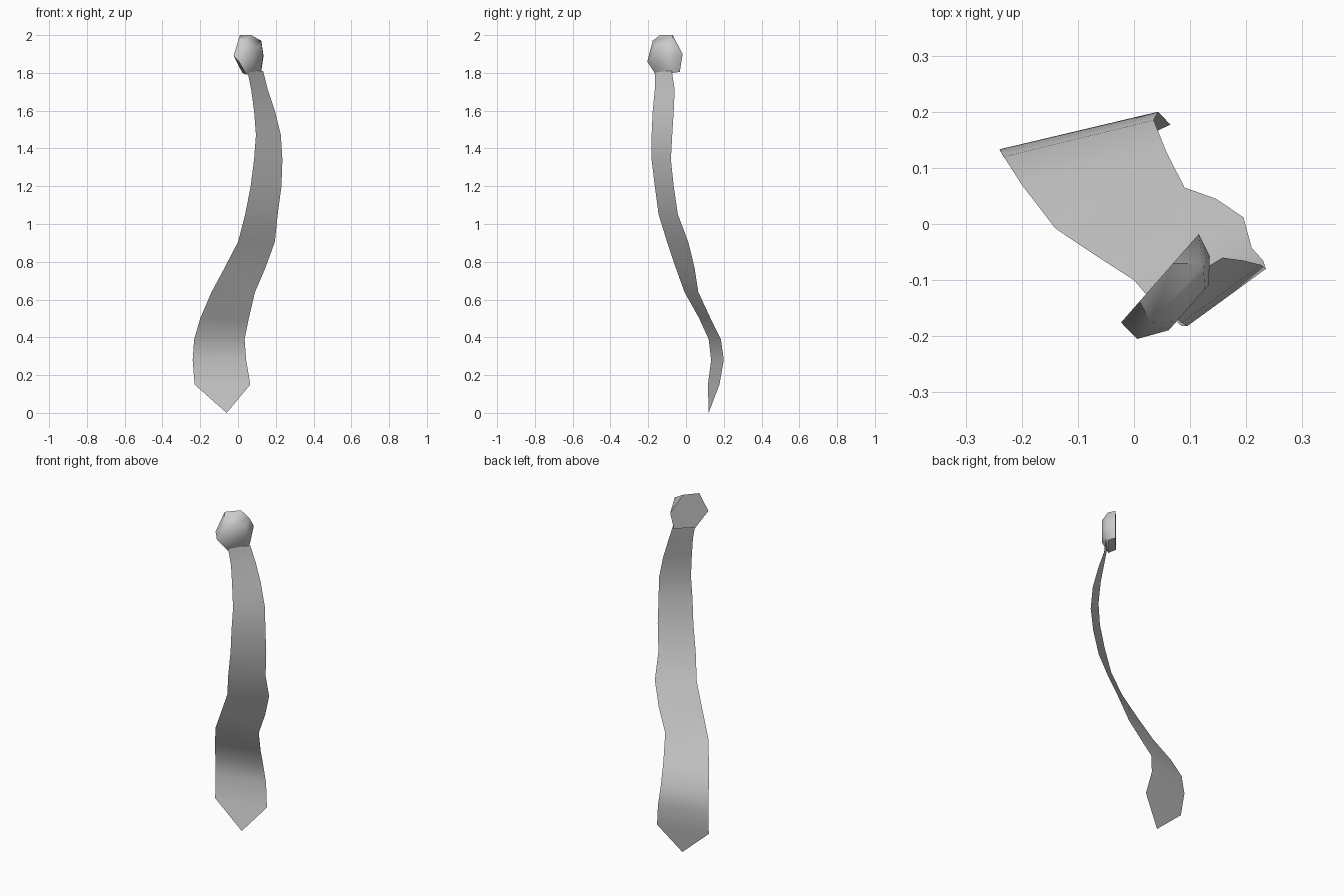
import bpy
import bmesh
import math
from mathutils import Vector

default_cube = bpy.data.objects.get("Cube")
if default_cube:
    bpy.data.objects.remove(default_cube, do_unlink=True)

# One plain grey for the whole tie
grey = bpy.data.materials.new("light_grey")
grey.use_nodes = True
grey_value = (0.6, 0.6, 0.6, 1)
grey.diffuse_color = grey_value
grey.node_tree.nodes["Principled BSDF"].inputs["Base Color"].default_value = grey_value


def finish(name, bm, crease_angle):
    """Turn a bmesh into a shaded, coloured object."""
    mesh = bpy.data.meshes.new(name)
    bm.to_mesh(mesh)
    bm.free()
    mesh.materials.append(grey)
    obj = bpy.data.objects.new(name, mesh)
    bpy.context.collection.objects.link(obj)
    bpy.ops.object.select_all(action="DESELECT")
    bpy.context.view_layer.objects.active = obj
    obj.select_set(True)
    bpy.ops.object.shade_smooth_by_angle(angle=math.radians(crease_angle))
    return obj


# Ribbon: height, then x and y of the two edges at each station
stations = [
    (1.81, .05, -.165, .133, -.075),
    (1.71, .07, -.165, .158, -.06),
    (1.6, .085, -.176, .195, -.065),
    (1.47, .095, -.182, .227, -.073),
    (1.34, .085, -.182, .235, -.08),
    (1.2, .067, -.165, .23, -.065),
    (1.05, .038, -.145, .21, -.043),
    (.905, 0, -.1, .195, .012),
    (.77, -.07, -.055, .146, .045),
    (.64, -.14, -.008, .09, .065),
    (.5, -.2, .07, .057, .13),
    (.39, -.232, .12, .035, .185),
    (.28, -.24, .133, .043, .2),
    (.15, -.23, .116, .065, .177),
]
ribbon_bm = bmesh.new()
rows = []
for z, left_x, left_y, right_x, right_y in stations:
    left = ribbon_bm.verts.new((left_x, left_y, z))
    right = ribbon_bm.verts.new((right_x, right_y, z))
    rows.append((left, right))
for upper, lower in zip(rows, rows[1:]):
    ribbon_bm.faces.new((upper[0], lower[0], lower[1], upper[1]))

# Pointed end of the ribbon
tip = ribbon_bm.verts.new((-.06, .12, 0))
ribbon_bm.faces.new((rows[-1][0], tip, rows[-1][1]))
finish("tie_ribbon", ribbon_bm, 60)

# Knot: a low dome with a flat six-sided back, turned with the ribbon
knot_centre = Vector((.05, -.1, 1.9))
across = Vector((.66, .75, 0)).normalized()
outward = Vector((.75, -.66, 0)).normalized()
back_outline = [(-.105, -.01), (-.035, -.1), (.085, -.095),
                (.105, 0), (.035, .1), (-.055, .1)]
front_outline = [(-.108, -.04), (-.049, -.11), (.068, -.1),
                 (.088, -.01), (.07, .07), (-.07, .07)]
knot_bm = bmesh.new()


def knot_ring(outline, depth, scale=1):
    """Lay a scaled outline at a given depth in front of the knot's back."""
    return [
        knot_bm.verts.new(knot_centre + across * u * scale
                          + outward * depth + Vector((0, 0, h * scale)))
        for u, h in outline
    ]


rings = [
    knot_ring(back_outline, -.005),
    knot_ring(front_outline, .036),
    knot_ring(front_outline, .068, .55),
]
for inner, outer in zip(rings, rings[1:]):
    for i in range(len(inner)):
        j = (i + 1) % len(inner)
        knot_bm.faces.new((inner[i], inner[j], outer[j], outer[i]))
knot_bm.faces.new(rings[0])
knot_bm.faces.new(rings[-1])
bmesh.ops.recalc_face_normals(knot_bm, faces=knot_bm.faces)
finish("tie_knot", knot_bm, 60)
